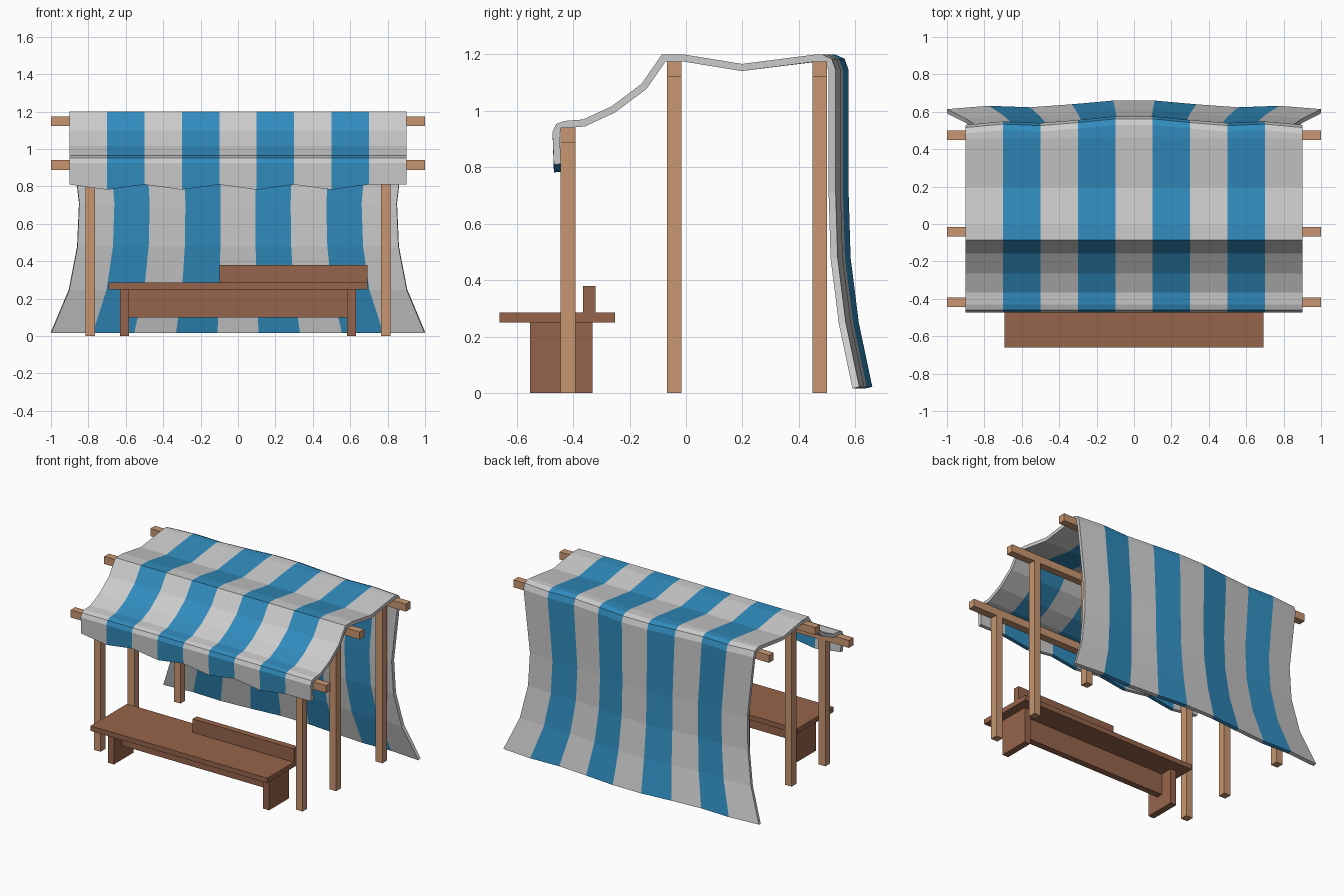
import bpy

if "Cube" in bpy.data.objects:
    bpy.data.objects.remove(bpy.data.objects["Cube"])

def material(name, rgb):
    m = bpy.data.materials.new(name)
    m.diffuse_color = (*rgb, 1)
    m.use_nodes = True
    m.node_tree.nodes["Principled BSDF"].inputs["Base Color"].default_value = m.diffuse_color
    return m

WHITE = material("white cloth", (0.60, 0.60, 0.60))
BLUE = material("blue cloth", (0.03, 0.26, 0.51))
LIGHT = material("light wood", (0.58, 0.305, 0.165))
DARK = material("dark wood", (0.305, 0.127, 0.069))

def mesh_object(name, verts, faces, mats):
    me = bpy.data.meshes.new(name)
    me.from_pydata(verts, [], faces)
    for m in mats:
        me.materials.append(m)
    ob = bpy.data.objects.new(name, me)
    bpy.context.collection.objects.link(ob)
    return ob

def box(name, x, y, z, mat):
    """Box from (min, max) ranges."""
    v = [(a, b, c) for a in x for b in y for c in z]
    f = [(0, 1, 3, 2), (4, 6, 7, 5), (0, 4, 5, 1), (2, 3, 7, 6), (0, 2, 6, 4), (1, 5, 7, 3)]
    return mesh_object(name, v, f, [mat])

# frame: three rows of posts, each with a cross beam
for row, y, top in (("front", -0.418, 0.94), ("middle", -0.042, 1.175), ("back", 0.474, 1.175)):
    ys = (y - 0.026, y + 0.026)
    box(row + "_beam", (-1, 1), ys, (top - 0.053, top), LIGHT)
    for side, s in (("left", -1), ("right", 1)):
        box(f"{row}_{side}_post", (s * 0.79 - 0.026, s * 0.79 + 0.026), ys, (0, top - 0.053), LIGHT)

# counter bench
box("counter_top", (-0.692, 0.692), (-0.66, -0.252), (0.25, 0.285), DARK)
box("counter_ledge", (-0.10, 0.692), (-0.365, -0.32), (0.285, 0.38), DARK)
box("counter_stretcher", (-0.585, 0.585), (-0.465, -0.42), (0.10, 0.25), DARK)
for side, s in (("left", -1), ("right", 1)):
    box(f"counter_{side}_leg", (s * 0.607 - 0.023, s * 0.607 + 0.023), (-0.553, -0.332), (0, 0.25), DARK)

# striped awning: outer profile as (y, z, width scale, back ripple amount)
profile = [
    (-0.468, 0.81, 1, 0), (-0.473, 0.925, 1, 0), (-0.46, 0.953, 1, 0), (-0.43, 0.964, 1, 0),
    (-0.365, 0.969, 1, 0), (-0.265, 1.015, 1, 0), (-0.158, 1.095, 1, 0), (-0.085, 1.2, 1, 0),
    (-0.005, 1.199, 1, 0), (0.198, 1.166, 1, 0), (0.465, 1.199, 1, 0.2), (0.53, 1.199, 1, 1),
    (0.562, 1.184, 1, 1), (0.576, 1.145, 1, 1), (0.576, 0.71, 0.945, 1), (0.583, 0.48, 0.956, 1),
    (0.612, 0.25, 1.005, 1), (0.66, 0.022, 1.111, 1)]
ripple = [-0.046, -0.028, -0.036, -0.02, 0]
ripple += ripple[::-1]
cols = len(ripple)
verts = []
for j, (y, z, w, r) in enumerate(profile):
    for i in range(cols):
        hem = -0.028 if j == 0 and i % 2 and i < cols - 1 else 0
        verts.append(((-0.9 + 0.2 * i) * w, y + r * ripple[i], z + hem))
faces = [(j * cols + i, j * cols + i + 1, (j + 1) * cols + i + 1, (j + 1) * cols + i)
         for j in range(len(profile) - 1) for i in range(cols - 1)]
awning = mesh_object("awning", verts, faces, [WHITE, BLUE])
for k, p in enumerate(awning.data.polygons):
    p.material_index = (k % (cols - 1)) % 2
solid = awning.modifiers.new("thickness", 'SOLIDIFY')
solid.thickness = 0.025
solid.offset = -1
solid.use_even_offset = True
